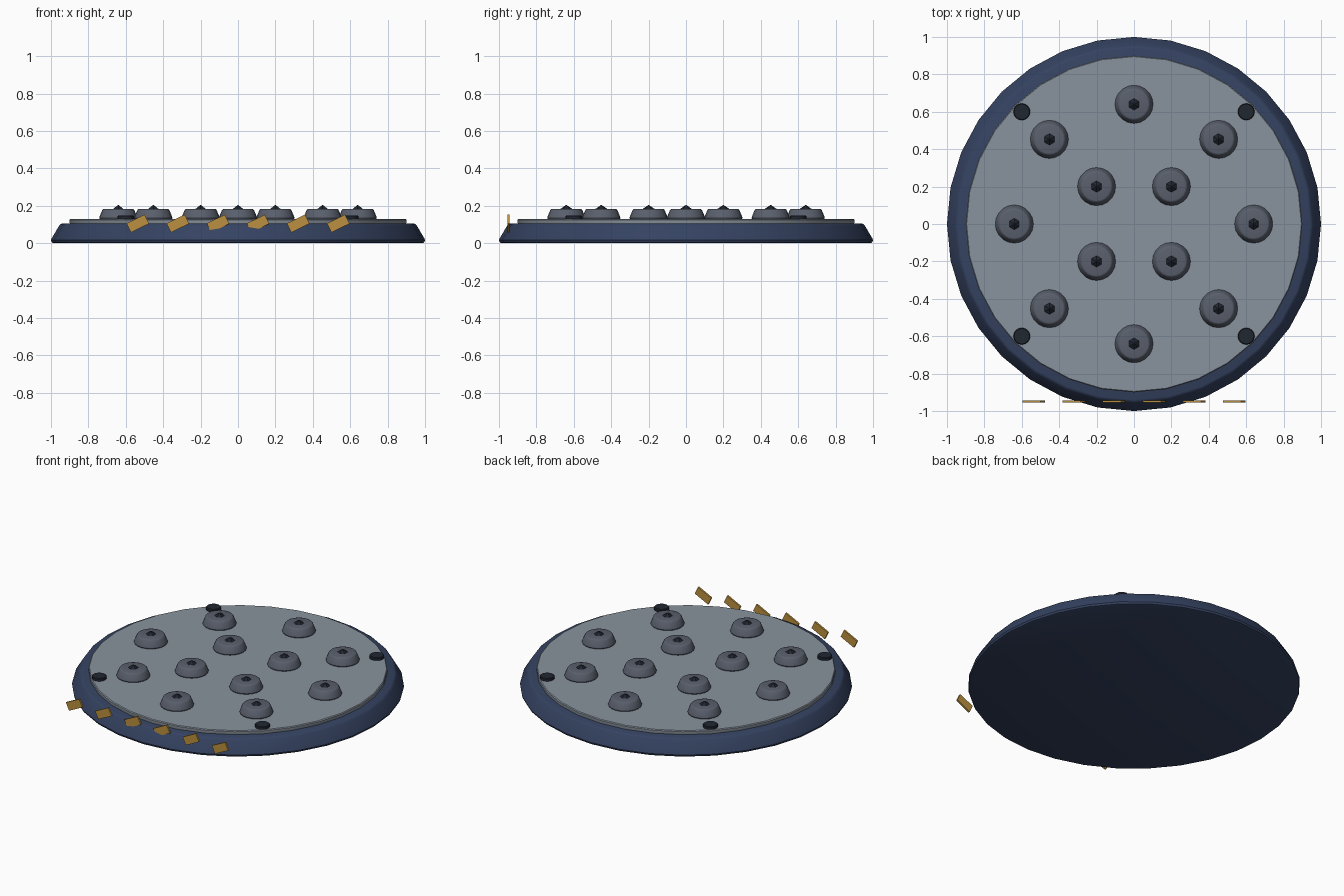
import bpy, math

if "Cube" in bpy.data.objects:
    bpy.data.objects.remove(bpy.data.objects["Cube"])

def material(name, col):
    m = bpy.data.materials.new(name)
    m.diffuse_color = (*col, 1)
    m.use_nodes = True
    m.node_tree.nodes["Principled BSDF"].inputs["Base Color"].default_value = m.diffuse_color
    return m

NAVY = material("navy", (0.035, 0.055, 0.12))
PLATE = material("plate_grey", (0.25, 0.29, 0.34))
STUD = material("stud_grey", (0.10, 0.115, 0.15))
DARK = material("dark", (0.015, 0.02, 0.03))
GOLD = material("gold", (0.50, 0.28, 0.05))

def lathe(name, profile, sides, mat, loc=(0, 0), smooth=True):
    """Closed turned solid from (radius, z) points; radius 0 makes a tip."""
    verts, rings, faces = [], [], []
    for r, z in profile:
        n = 1 if r == 0 else sides
        rings.append(list(range(len(verts), len(verts) + n)))
        for i in range(n):
            a = 2 * math.pi * i / sides + math.pi / 2
            verts.append((r * math.cos(a), r * math.sin(a), z))
    for lo, hi in zip(rings, rings[1:]):
        for i in range(sides):
            j = (i + 1) % sides
            if len(hi) == 1:
                faces.append((lo[i], lo[j], hi[0]))
            else:
                faces.append((lo[i], lo[j], hi[j], hi[i]))
    faces.append(rings[0][::-1])
    if len(rings[-1]) > 1:
        faces.append(rings[-1])
    me = bpy.data.meshes.new(name)
    me.from_pydata(verts, [], faces)
    me.materials.append(mat)
    ob = bpy.data.objects.new(name, me)
    ob.location = (*loc, 0)
    bpy.context.collection.objects.link(ob)
    if smooth:
        bpy.ops.object.select_all(action='DESELECT')
        ob.select_set(True)
        bpy.context.view_layer.objects.active = ob
        bpy.ops.object.shade_smooth_by_angle(angle=math.radians(35))
    return ob

# Sloped round base and inset top plate
lathe("base", [(0.985, 0), (0.995, 0.004), (1.0, 0.016), (0.997, 0.025),
               (0.957, 0.092), (0.951, 0.10), (0.94, 0.105)], 32, NAVY)
lathe("top_plate", [(0.897, 0.10), (0.90, 0.108), (0.90, 0.125), (0.895, 0.13)], 32, PLATE)

# Studs with pointed tips: outer ring of eight, inner square of four
spots = [(0.64 * math.cos(k * math.pi / 4), 0.64 * math.sin(k * math.pi / 4)) for k in range(8)]
spots += [(x, y) for x in (-0.2, 0.2) for y in (-0.2, 0.2)]
for p in spots:
    lathe("stud", [(0.098, 0.125), (0.102, 0.135), (0.099, 0.145), (0.086, 0.176),
                   (0.081, 0.182), (0.074, 0.184)], 20, STUD, p)
    lathe("stud_tip", [(0.032, 0.178), (0.032, 0.183), (0, 0.205)], 6, DARK, p, False)

# Corner bolts
for x in (-0.6, 0.6):
    for y in (-0.6, 0.6):
        lathe("corner_bolt", [(0.045, 0.108), (0.045, 0.144), (0.041, 0.148)], 16, DARK, (x, y))

# Row of tilted gold tabs on the front
for k in range(6):
    bpy.ops.mesh.primitive_cube_add(size=1, location=(-0.536 + k * 0.2144, -0.949, 0.105),
                                    rotation=(0, -math.radians(26), 0))
    tab = bpy.context.object
    tab.name = "gold_tab"
    tab.scale = (0.108, 0.012, 0.054)
    tab.data.materials.append(GOLD)
